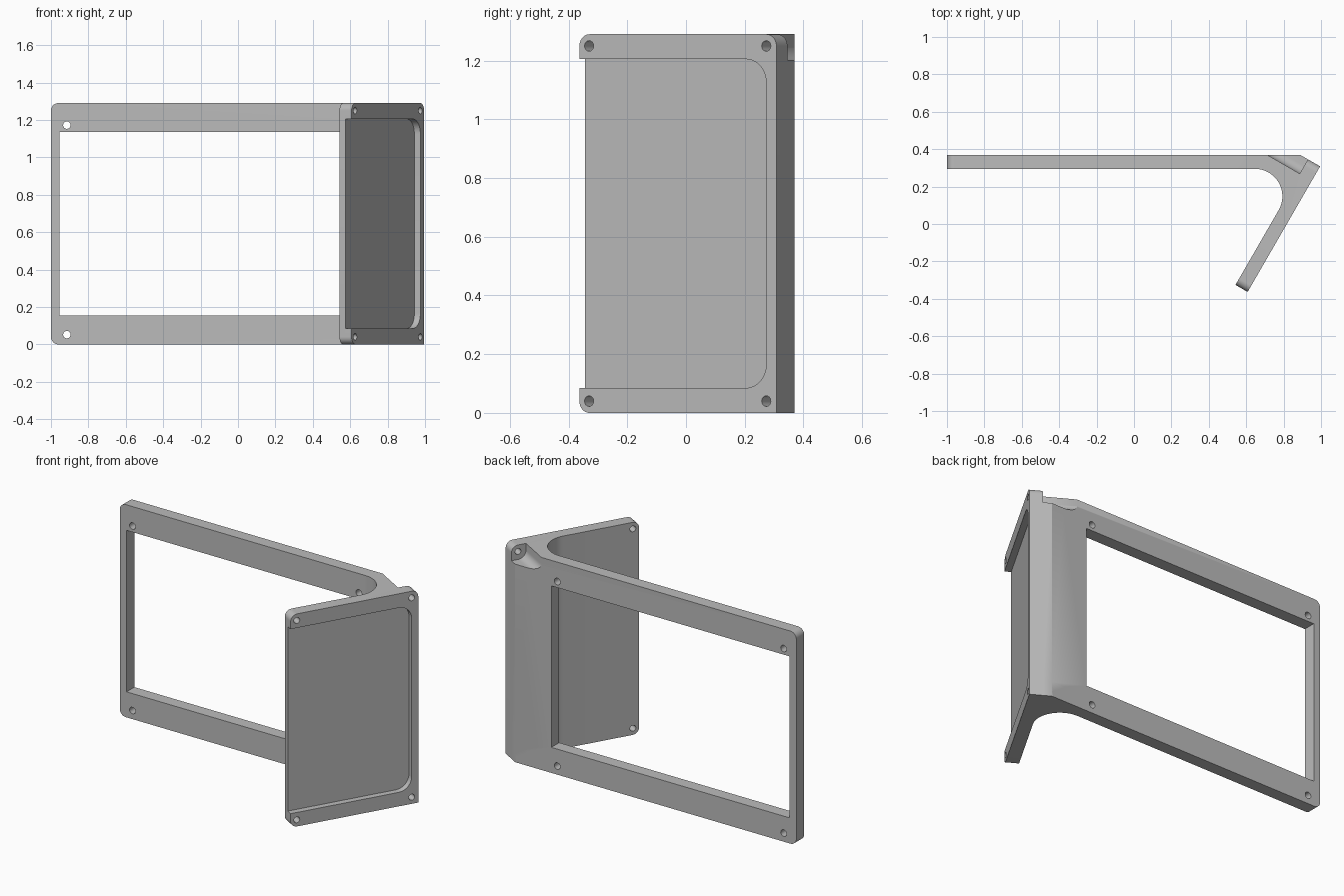
import bpy, bmesh
from math import sin, cos, pi, radians, sqrt
from mathutils import Matrix, Vector

if "Cube" in bpy.data.objects:
    bpy.data.objects.remove(bpy.data.objects["Cube"], do_unlink=True)

HEIGHT = 1.29
THICK = 0.075
UP = Vector((0, 0, 1))


def frame(origin, along):
    """Local axes: u along the plate, v up, w through the plate."""
    u = Vector(along).normalized()
    w = u.cross(UP)
    return Matrix.Translation(origin) @ Matrix((u, UP, w)).transposed().to_4x4()


def prism(name, points, w0, w1, matrix=Matrix()):
    bm = bmesh.new()
    face = bm.faces.new([bm.verts.new((x, y, w0)) for x, y in points])
    ext = bmesh.ops.extrude_face_region(bm, geom=[face])
    top = [g for g in ext["geom"] if isinstance(g, bmesh.types.BMVert)]
    bmesh.ops.translate(bm, verts=top, vec=(0, 0, w1 - w0))
    bm.transform(matrix)
    bmesh.ops.recalc_face_normals(bm, faces=bm.faces)
    mesh = bpy.data.meshes.new(name)
    bm.to_mesh(mesh)
    bm.free()
    obj = bpy.data.objects.new(name, mesh)
    bpy.context.collection.objects.link(obj)
    return obj


def arc(cx, cy, r, a0, a1, steps=12):
    angles = [radians(a0 + (a1 - a0) * i / steps) for i in range(steps + 1)]
    return [(cx + r * cos(a), cy + r * sin(a)) for a in angles]


cutters = []


def cut(*args):
    obj = prism("cutter", *args)
    obj.hide_render = True
    cutters.append(obj)


def hole(u, v, r, w0, w1, matrix):
    cut(arc(u, v, r, 0, 337.5, 15), w0, w1, matrix)


def flip(points, top):
    """Mirror a bottom corner outline to the top edge."""
    return [(u, HEIGHT - v) for u, v in points] if top else points


# Bent bracket profile: long back plate, inner fillet, angled side plate
lean = Vector((0.5, sqrt(3) / 2))
inward = Vector((-lean.y, lean.x))
tip = Vector((0.995, 0.308))
length = 0.775
free = tip - lean * length
free_in = free + inward * THICK
back, inner = 0.37, 0.37 - THICK
r = 0.147
corner_x = free_in.x + (inner - free_in.y) / sqrt(3)
fillet = arc(corner_x - r * sqrt(3), inner - r, r, 90, -30, 24)
end_w = (back - tip.y) / inward.y
end_in = tip + inward * end_w
profile = [(-1, back), (-1, inner)] + fillet + [
    tuple(free_in), tuple(free), tuple(tip), tuple(end_in)]
bracket = prism("angled_bracket", profile, 0, HEIGHT)

back_frame = frame((-1, back, 0), (1, 0, 0))
side_frame = frame((tip.x, tip.y, 0), (-lean.x, -lean.y, 0))

# Large window in the back plate
cut([(0.045, 0.155), (1.645, 0.155), (1.645, 1.135), (0.045, 1.135)],
    -0.1, 0.2, back_frame)

# Shallow recess on the outer side plate, open at the free end
z0, z1, c = 0.085, HEIGHT - 0.085, 0.08
cut([(0.9, z0), (0.9, z1)] + arc(0.04 + c, z1 - c, c, 90, 180)
    + arc(0.04 + c, z0 + c, c, 180, 270), -0.1, 0.037, side_frame)

round_r = 0.04
for top in (False, True):
    # Rounded plate corners
    outline = [(-0.1, -0.1)] + [(round_r, -0.1)] + arc(
        round_r, round_r, round_r, 270, 180) + [(-0.1, round_r)]
    cut(flip(outline, top), -0.1, 0.2, back_frame)
    cut(flip(outline, top), -0.1, 0.13, side_frame)
    far = [(length - u, v) for u, v in outline]
    cut(flip(far, top), -0.1, 0.2, side_frame)

    # Screw access pockets behind the outer corners
    p, pr = 0.088, 0.047
    pocket = [(-0.1, -0.1), (p, -0.1)] + arc(p - pr, p - pr, pr, 0, 90) + [(-0.1, p)]
    cut(flip(pocket, top), THICK, 0.45, side_frame)

    # Screw holes
    z = HEIGHT - 0.04 if top else 0.04
    for u in (0.04, length - 0.038):
        hole(u, z, 0.018, -0.1, 0.15, side_frame)
    z = HEIGHT - 0.118 if top else 0.052
    for u in (0.085, 1.605):
        hole(u, z, 0.02, -0.1, 0.13, back_frame)

# Apply all cuts
bpy.ops.object.select_all(action='DESELECT')
bpy.context.view_layer.objects.active = bracket
bracket.select_set(True)
for c in cutters:
    mod = bracket.modifiers.new("cut", 'BOOLEAN')
    mod.operation = 'DIFFERENCE'
    mod.solver = 'EXACT'
    mod.object = c
    bpy.ops.object.modifier_apply(modifier=mod.name)
for c in cutters:
    bpy.data.objects.remove(c, do_unlink=True)

# Single grey finish
grey = bpy.data.materials.new("plain grey")
grey.use_nodes = True
colour = (0.5, 0.5, 0.5, 1)
grey.diffuse_color = colour
grey.node_tree.nodes["Principled BSDF"].inputs["Base Color"].default_value = colour
bracket.data.materials.clear()
bracket.data.materials.append(grey)
bpy.ops.object.shade_smooth_by_angle(angle=radians(30))
